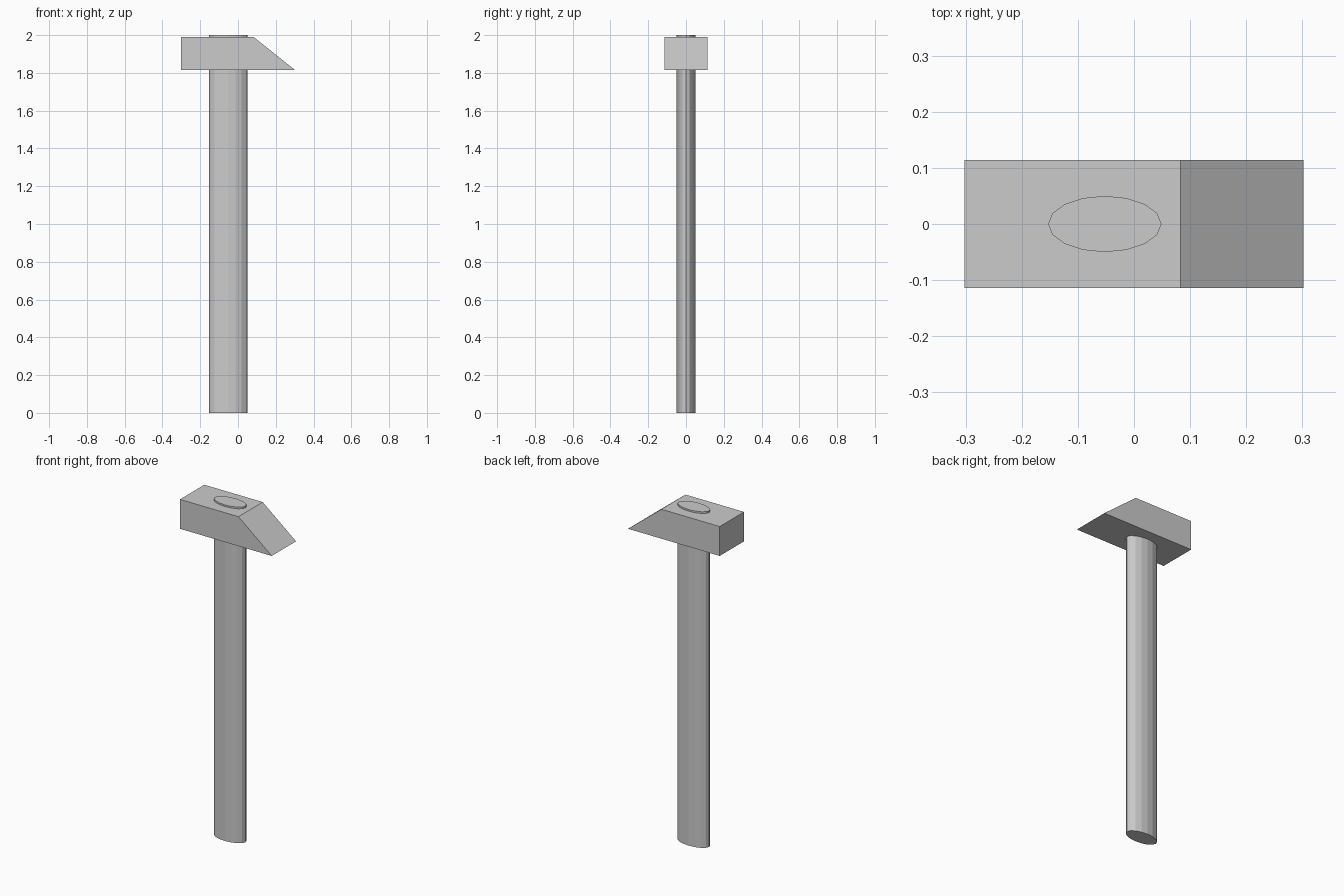
import bpy
import bmesh
from math import cos, sin, tau

cube = bpy.data.objects.get("Cube")
if cube:
    bpy.data.objects.remove(cube, do_unlink=True)

grey = bpy.data.materials.new("light grey")
grey.use_nodes = True
colour = (0.6, 0.6, 0.6, 1)
grey.diffuse_color = colour
grey.node_tree.nodes["Principled BSDF"].inputs["Base Color"].default_value = colour


def prism(name, outline, direction):
    """Extrude a closed outline along a direction into a solid."""
    bm = bmesh.new()
    base = bm.faces.new([bm.verts.new(p) for p in outline])
    result = bmesh.ops.extrude_face_region(bm, geom=[base], use_keep_orig=True)
    moved = [v for v in result["geom"] if isinstance(v, bmesh.types.BMVert)]
    bmesh.ops.translate(bm, verts=moved, vec=direction)
    bmesh.ops.recalc_face_normals(bm, faces=bm.faces[:])
    mesh = bpy.data.meshes.new(name)
    bm.to_mesh(mesh)
    bm.free()
    mesh.materials.append(grey)
    obj = bpy.data.objects.new(name, mesh)
    bpy.context.collection.objects.link(obj)
    return obj


# Oval handle, passing through the head and standing slightly proud
SIDES = 16
oval = [(-0.052 + 0.101 * cos(tau * i / SIDES), 0.05 * sin(tau * i / SIDES), 0)
        for i in range(SIDES)]
prism("handle", oval, (0, 0, 2))

# Wedge-ended hammer head
HALF_WIDTH = 0.114
profile = [(-0.302, 1.815), (0.302, 1.815), (0.083, 1.99), (-0.302, 1.99)]
prism("hammer_head", [(x, -HALF_WIDTH, z) for x, z in profile], (0, 2 * HALF_WIDTH, 0))
